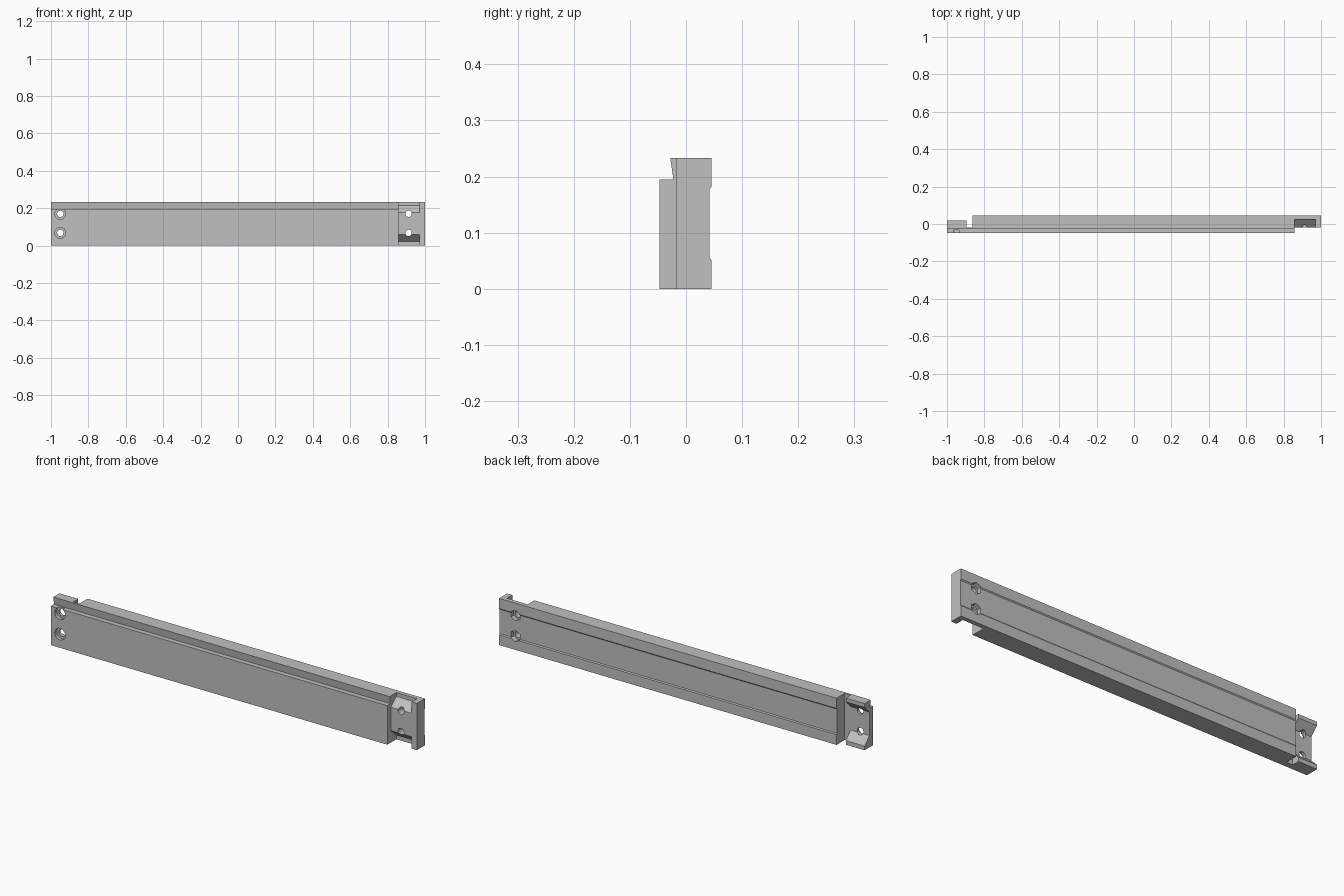
import bpy, bmesh, math
from mathutils import Matrix, Vector

if "Cube" in bpy.data.objects:
    bpy.data.objects.remove(bpy.data.objects["Cube"])

steel = bpy.data.materials.new("plain grey")
steel.diffuse_color = (0.53, 0.53, 0.53, 1)
steel.use_nodes = True
steel.node_tree.nodes["Principled BSDF"].inputs["Base Color"].default_value = steel.diffuse_color


def add_object(name, bm):
    bmesh.ops.recalc_face_normals(bm, faces=bm.faces)
    mesh = bpy.data.meshes.new(name)
    bm.to_mesh(mesh)
    bm.free()
    obj = bpy.data.objects.new(name, mesh)
    bpy.context.collection.objects.link(obj)
    return obj


def prism(name, profile, x0, x1):
    """Extrude a (y, z) outline along x."""
    bm = bmesh.new()
    face = bm.faces.new([bm.verts.new((x0, y, z)) for y, z in profile])
    ext = bmesh.ops.extrude_face_region(bm, geom=[face])["geom"]
    verts = [v for v in ext if isinstance(v, bmesh.types.BMVert)]
    bmesh.ops.translate(bm, verts=verts, vec=Vector((x1 - x0, 0, 0)))
    return add_object(name, bm)


def drill(name, x, z, radius, y0, y1, sides=32):
    """Round or hexagonal cutter along y."""
    bm = bmesh.new()
    place = Matrix.Translation((x, (y0 + y1) / 2, z)) @ Matrix.Rotation(math.pi / 2, 4, 'X')
    bmesh.ops.create_cone(bm, cap_ends=True, segments=sides, radius1=radius,
                          radius2=radius, depth=y1 - y0, matrix=place)
    return add_object(name, bm)


H = 0.233            # bar height
JOINT = -0.018       # depth of the joint face

# Bar with a front rebate along the top and a shallow channel along the back
bar = prism("rail_bar", [(-0.047, 0), (0.0455, 0), (0.0455, 0.051), (0.0415, 0.056),
                         (0.0415, 0.177), (0.0455, 0.182), (0.0455, H), (-0.028, H),
                         (-0.0225, 0.195), (-0.047, 0.195)], -1, 1)
bar.data.materials.append(steel)

cutters = []
# Right end: cut back the front, then bevel a dovetail tongue, leaving the end lip
cutters.append(prism("tongue_front_cutter", [(-0.2, -0.1), (JOINT, -0.1), (JOINT, 0.4), (-0.2, 0.4)],
                     0.857, 1.1))
cutters.append(prism("tongue_upper_cutter", [(-0.1, 0.176), (JOINT, 0.176), (0.024, 0.214),
                                             (0.024, 0.4), (-0.1, 0.4)], 0.857, 0.971))
cutters.append(prism("tongue_lower_cutter", [(-0.1, 0.059), (JOINT, 0.059), (0.024, 0.021),
                                             (0.024, -0.1), (-0.1, -0.1)], 0.857, 0.971))
# Left end: slot for the lip and a dovetail socket between two cheeks
cutters.append(prism("slot_cutter", [(JOINT, -0.1), (0.2, -0.1), (0.2, 0.4), (JOINT, 0.4)],
                     -0.896, -0.863))
cutters.append(prism("socket_cutter", [(JOINT, 0.059), (0.02, 0.021), (0.02, -0.1), (0.2, -0.1),
                                       (0.2, 0.4), (0.02, 0.4), (0.02, 0.214), (JOINT, 0.176)],
                     -1.1, -0.88))
# Bolt holes: counterbored on the left, hexagonal nut pockets on the right
for z in (0.068, 0.17):
    cutters.append(drill("bolt_hole_cutter", -0.95, z, 0.017, -0.2, 0.2))
    cutters.append(drill("counterbore_cutter", -0.95, z, 0.029, -0.2, -0.031))
    cutters.append(drill("bolt_hole_cutter", 0.912, z, 0.017, -0.2, 0.2))
    cutters.append(drill("nut_pocket_cutter", 0.912, z, 0.028, 0.021, 0.2, 6))

bpy.context.view_layer.objects.active = bar
bar.select_set(True)
for cutter in cutters:
    cutter.hide_render = True
    mod = bar.modifiers.new("cut", 'BOOLEAN')
    mod.operation = 'DIFFERENCE'
    mod.solver = 'EXACT'
    mod.object = cutter
    bpy.ops.object.modifier_apply(modifier=mod.name)
    bpy.data.objects.remove(cutter)

bpy.ops.object.select_all(action='DESELECT')
bar.select_set(True)
bpy.ops.object.shade_smooth_by_angle(angle=math.radians(25))
